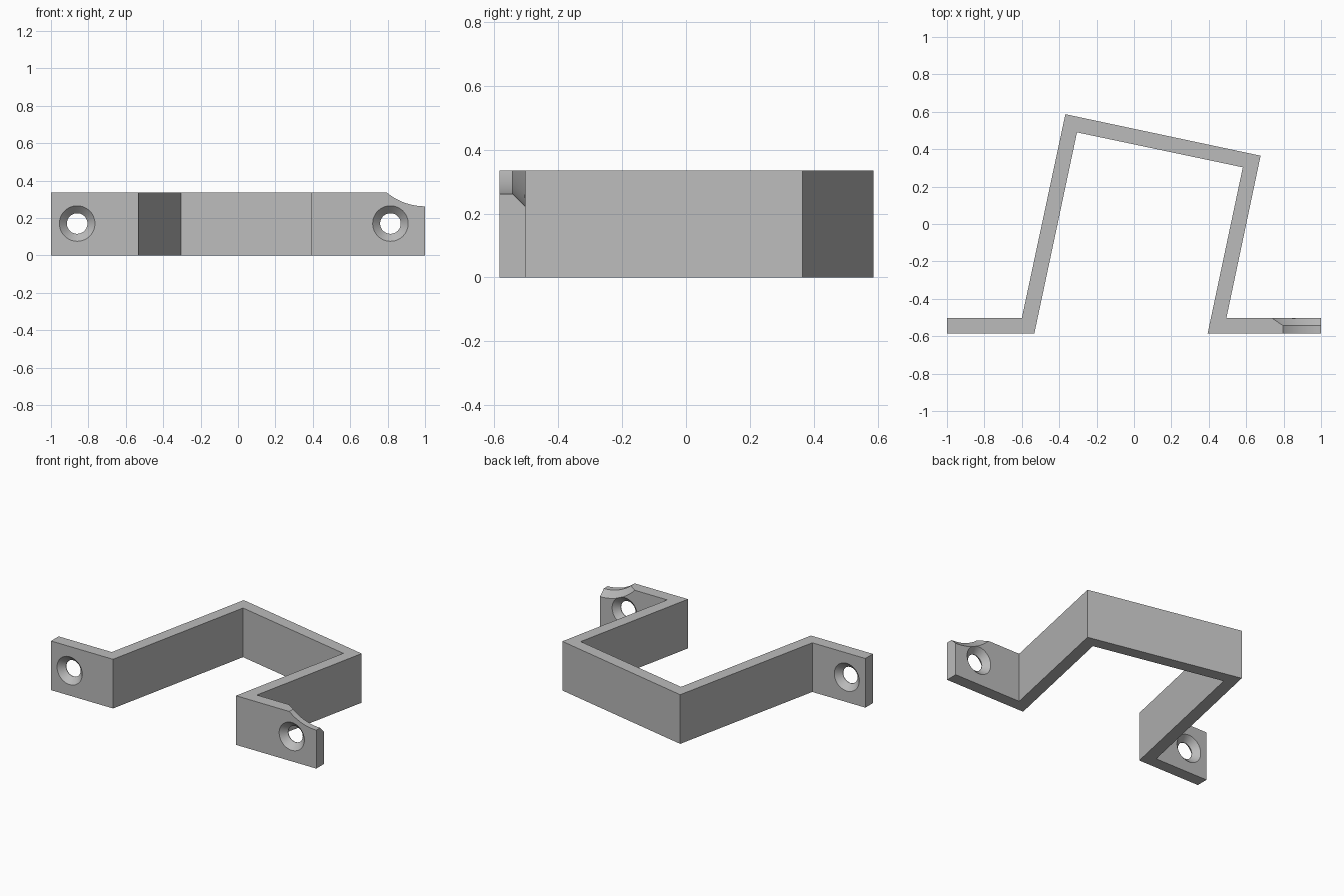
import bpy, bmesh, math

if "Cube" in bpy.data.objects:
    bpy.data.objects.remove(bpy.data.objects["Cube"], do_unlink=True)

HEIGHT = 0.335
FRONT, MID, BACK = -0.585, -0.543, -0.503

grey = bpy.data.materials.new("plain grey")
grey.use_nodes = True
grey.diffuse_color = (0.5, 0.5, 0.5, 1)
grey.node_tree.nodes["Principled BSDF"].inputs["Base Color"].default_value = (0.5, 0.5, 0.5, 1)


def make_object(name, bm):
    bmesh.ops.recalc_face_normals(bm, faces=bm.faces)
    mesh = bpy.data.meshes.new(name)
    bm.to_mesh(mesh)
    bm.free()
    mesh.materials.append(grey)
    obj = bpy.data.objects.new(name, mesh)
    bpy.context.collection.objects.link(obj)
    return obj


def turned_cutter(name, x, z, rings, sides):
    """Solid of revolution along y, from (y, radius) rings."""
    bm = bmesh.new()
    loops = []
    for y, r in rings:
        angles = [2 * math.pi * i / sides for i in range(sides)]
        loops.append([bm.verts.new((x + r * math.cos(a), y, z + r * math.sin(a))) for a in angles])
    for a, b in zip(loops, loops[1:]):
        for i in range(sides):
            j = (i + 1) % sides
            bm.faces.new((a[i], a[j], b[j], b[i]))
    bm.faces.new(loops[0])
    bm.faces.new(loops[-1])
    obj = make_object(name, bm)
    obj.hide_render = True
    return obj


# Bent strip: two flanges, two slanted walls and a tilted bridge
outline = [(-1, FRONT), (-0.533, FRONT), (-0.305, 0.49), (0.582, 0.303),
           (0.394, FRONT), (1, FRONT), (1, BACK), (0.494, BACK),
           (0.677, 0.365), (-0.367, 0.587), (-0.6, BACK), (-1, BACK)]
bm = bmesh.new()
base = bm.faces.new([bm.verts.new((x, y, 0)) for x, y in outline])
top = bmesh.ops.extrude_face_region(bm, geom=[base])
bmesh.ops.translate(bm, vec=(0, 0, HEIGHT),
                    verts=[v for v in top["geom"] if isinstance(v, bmesh.types.BMVert)])
bracket = make_object("bracket", bm)

# Screw holes, countersunk from both sides
over = 0.02
hole = [(FRONT - over, 0.095 + over), (MID - 0.002, 0.055),
        (MID + 0.002, 0.055), (BACK + over, 0.095 + over)]
cutters = [turned_cutter("left_hole_cutter", 0.815, 0.17, hole, 48),
           turned_cutter("right_hole_cutter", -0.86, 0.17, hole, 48)]

# Rounded corner notch with a flared back edge
notch = [(FRONT - over, 0.32), (MID, 0.32), (BACK + over, 0.36 + over)]
cutters.append(turned_cutter("notch_cutter", 1.0, 0.582, notch, 96))

for cutter in cutters:
    mod = bracket.modifiers.new(cutter.name, "BOOLEAN")
    mod.operation = "DIFFERENCE"
    mod.solver = "EXACT"
    mod.object = cutter

# Apply the cuts, then remove the cutters
bpy.context.view_layer.objects.active = bracket
bracket.select_set(True)
for cutter in cutters:
    bpy.ops.object.modifier_apply(modifier=cutter.name)
    bpy.data.objects.remove(cutter, do_unlink=True)

bpy.ops.object.select_all(action="DESELECT")
bracket.select_set(True)
bpy.ops.object.shade_smooth_by_angle(angle=math.radians(30))
